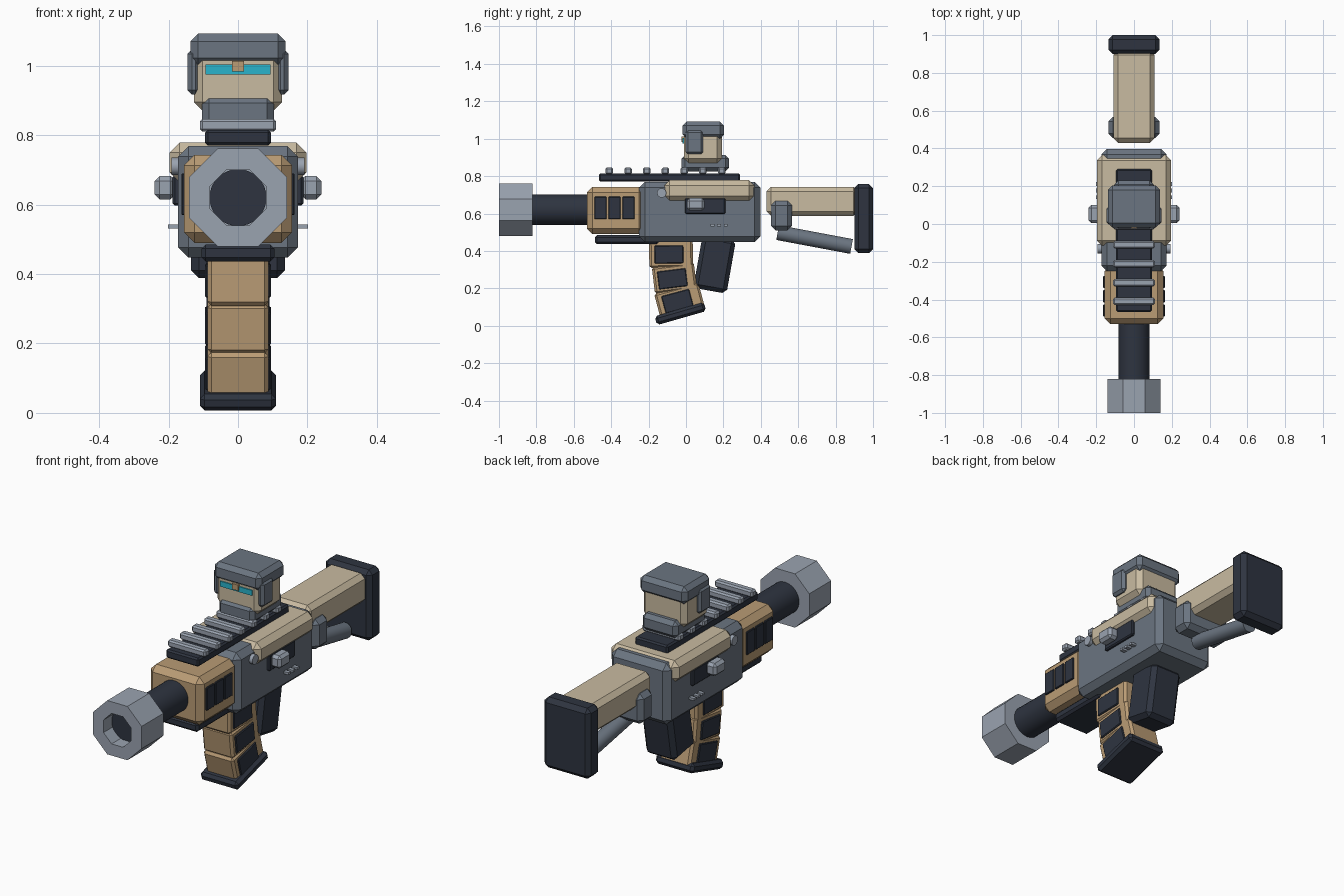
import bpy, bmesh, math
from mathutils import Matrix, Vector

if "Cube" in bpy.data.objects:
    bpy.data.objects.remove(bpy.data.objects["Cube"])


def material(name, hexcode):
    rgb = [int(hexcode[i:i + 2], 16) / 255 for i in (0, 2, 4)]
    m = bpy.data.materials.new(name)
    m.diffuse_color = [((c + 0.055) / 1.055) ** 2.4 if c > 0.04 else c / 12.92 for c in rgb] + [1]
    m.use_nodes = True
    m.node_tree.nodes["Principled BSDF"].inputs["Base Color"].default_value = m.diffuse_color
    return m


BEIGE = material("beige", "C9BBA1")
TAN = material("tan", "BA9C75")
GRAY = material("steel_gray", "6B7581")
LIGHT = material("light_gray", "9AA3B0")
DARK = material("charcoal", "2E3440")
CYAN = material("cyan", "2AB4CC")


def finish(name, bm, mat):
    bmesh.ops.recalc_face_normals(bm, faces=bm.faces)
    me = bpy.data.meshes.new(name)
    bm.to_mesh(me)
    bm.free()
    me.materials.append(mat)
    ob = bpy.data.objects.new(name, me)
    bpy.context.collection.objects.link(ob)
    return ob


def box(name, x, y, z, mat, bevel=0.0, tilt=0.0):
    """Chamfered box from (min, max) ranges, tilted about its centre in degrees around x."""
    c = Vector([(r[0] + r[1]) / 2 for r in (x, y, z)])
    size = [r[1] - r[0] for r in (x, y, z)]
    bm = bmesh.new()
    bmesh.ops.create_cube(bm, size=1, matrix=Matrix.Diagonal((*size, 1)))
    if bevel:
        bmesh.ops.bevel(bm, geom=bm.edges[:], offset=bevel, segments=1, affect='EDGES')
    bm.transform(Matrix.Translation(c) @ Matrix.Rotation(math.radians(tilt), 4, 'X'))
    return finish(name, bm, mat)


def mid(name, half, y, z, mat, bevel=0.0, tilt=0.0):
    return box(name, (-half, half), y, z, mat, bevel, tilt)


def pair(name, x, y, z, mat, bevel=0.0, tilt=0.0):
    box(name + "_right", x, y, z, mat, bevel, tilt)
    box(name + "_left", (-x[1], -x[0]), y, z, mat, bevel, tilt)


def rod(name, a, b, r, mat, sides=32):
    a, b = Vector(a), Vector(b)
    bm = bmesh.new()
    bmesh.ops.create_cone(bm, cap_ends=True, segments=sides, radius1=r, radius2=r, depth=(b - a).length)
    bm.transform(Matrix.Translation((a + b) / 2) @ (b - a).to_track_quat('Z', 'Y').to_matrix().to_4x4())
    ob = finish(name, bm, mat)
    bpy.context.view_layer.objects.active = ob
    ob.select_set(True)
    bpy.ops.object.shade_smooth_by_angle(angle=math.radians(35))
    ob.select_set(False)


# Octagonal muzzle with an open bore
bm = bmesh.new()
rings = []
for apothem, y in ((0.08, -0.92), (0.08, -1.0), (0.141, -1.0), (0.141, -0.82), (0.07, -0.82)):
    r = apothem / math.cos(math.pi / 8)
    rings.append([bm.verts.new((r * math.cos((k + .5) * math.pi / 4), y,
                                0.62 + r * math.sin((k + .5) * math.pi / 4))) for k in range(8)])
for p, q in zip(rings, rings[1:]):
    for k in range(8):
        j = (k + 1) % 8
        bm.faces.new((p[k], p[j], q[j], q[k]))
finish("muzzle", bm, LIGHT)
rod("barrel", (0, -0.93, 0.62), (0, -0.5, 0.62), 0.082, DARK)

# Handguard with side vents and lower rail
mid("handguard", 0.155, (-0.53, -0.22), (0.49, 0.743), TAN, 0.03)
for i in range(3):
    y = -0.49 + 0.075 * i
    pair(f"vent_{i + 1}", (0.15, 0.163), (y, y + 0.065), (0.57, 0.69), DARK, 0.003)
mid("lower_rail", 0.105, (-0.487, -0.145), (0.436, 0.485), DARK, 0.012)

# Receiver and its top cover
mid("receiver", 0.173, (-0.25, 0.397), (0.447, 0.768), GRAY, 0.03)
mid("top_cover", 0.197, (-0.115, 0.365), (0.665, 0.778), BEIGE, 0.028)
pair("ejection_port", (0.165, 0.188), (-0.005, 0.21), (0.597, 0.685), DARK, 0.006)
pair("charging_knob", (0.18, 0.24), (0.005, 0.1), (0.615, 0.682), LIGHT, 0.014)
rod("takedown_pin", (-0.192, -0.13, 0.71), (0.192, -0.13, 0.71), 0.025, LIGHT, 16)
for i in range(3):
    y = 0.132 + 0.035 * i
    pair(f"side_mark_{i + 1}", (0.172, 0.201), (y, y + 0.02), (0.531, 0.543), LIGHT)

# Top rail with cross teeth
mid("top_rail", 0.095, (-0.465, 0.29), (0.77, 0.815), DARK, 0.008)
for i in range(7):
    y = -0.41 + 0.1 * i
    mid(f"rail_tooth_{i + 1}", 0.11, (y - 0.02, y + 0.02), (0.81, 0.847), LIGHT, 0.008)

# Helmeted head used as the sight
mid("collar", 0.103, (-0.025, 0.23), (0.825, 0.913), GRAY, 0.02)
mid("head", 0.127, (-0.012, 0.192), (0.87, 1.04), BEIGE, 0.025)
mid("helmet", 0.137, (-0.018, 0.203), (1.0, 1.092), GRAY, 0.022)
pair("ear_guard", (0.11, 0.146), (-0.003, 0.092), (0.917, 1.047), GRAY, 0.013)
mid("visor", 0.093, (-0.018, -0.009), (0.975, 1.003), CYAN)
mid("brow_bridge", 0.017, (-0.024, -0.01), (0.983, 1.013), TAN)

# Curved magazine in three tilted segments with side panels
for i, (y, z, half_y, half_z, tilt) in enumerate(((-0.08, 0.385, 0.117, 0.075, 1),
                                                  (-0.062, 0.255, 0.113, 0.072, 7),
                                                  (-0.035, 0.135, 0.122, 0.07, 15))):
    mid(f"magazine_segment_{i + 1}", 0.088, (y - half_y, y + half_y), (z - half_z, z + half_z), TAN, 0.012, tilt)
    pair(f"magazine_panel_{i + 1}", (0.08, 0.095), (y - 0.088, y + 0.066),
         (z - 0.052, z + 0.044), DARK, 0.004, tilt)
mid("magazine_base", 0.11, (-0.167, 0.107), (0.04, 0.089), DARK, 0.014, 16)

# Rear grip
mid("rear_grip", 0.09, (0.063, 0.243), (0.185, 0.475), DARK, 0.022, -10)

# Shoulder stock
mid("stock", 0.108, (0.43, 0.92), (0.588, 0.743), BEIGE, 0.024)
mid("butt_plate", 0.135, (0.9, 1.0), (0.388, 0.758), DARK, 0.022)
mid("stock_bracket", 0.136, (0.455, 0.567), (0.51, 0.668), GRAY, 0.024)
rod("stock_strut", (0, 0.49, 0.498), (0, 0.885, 0.424), 0.04, GRAY, 24)
